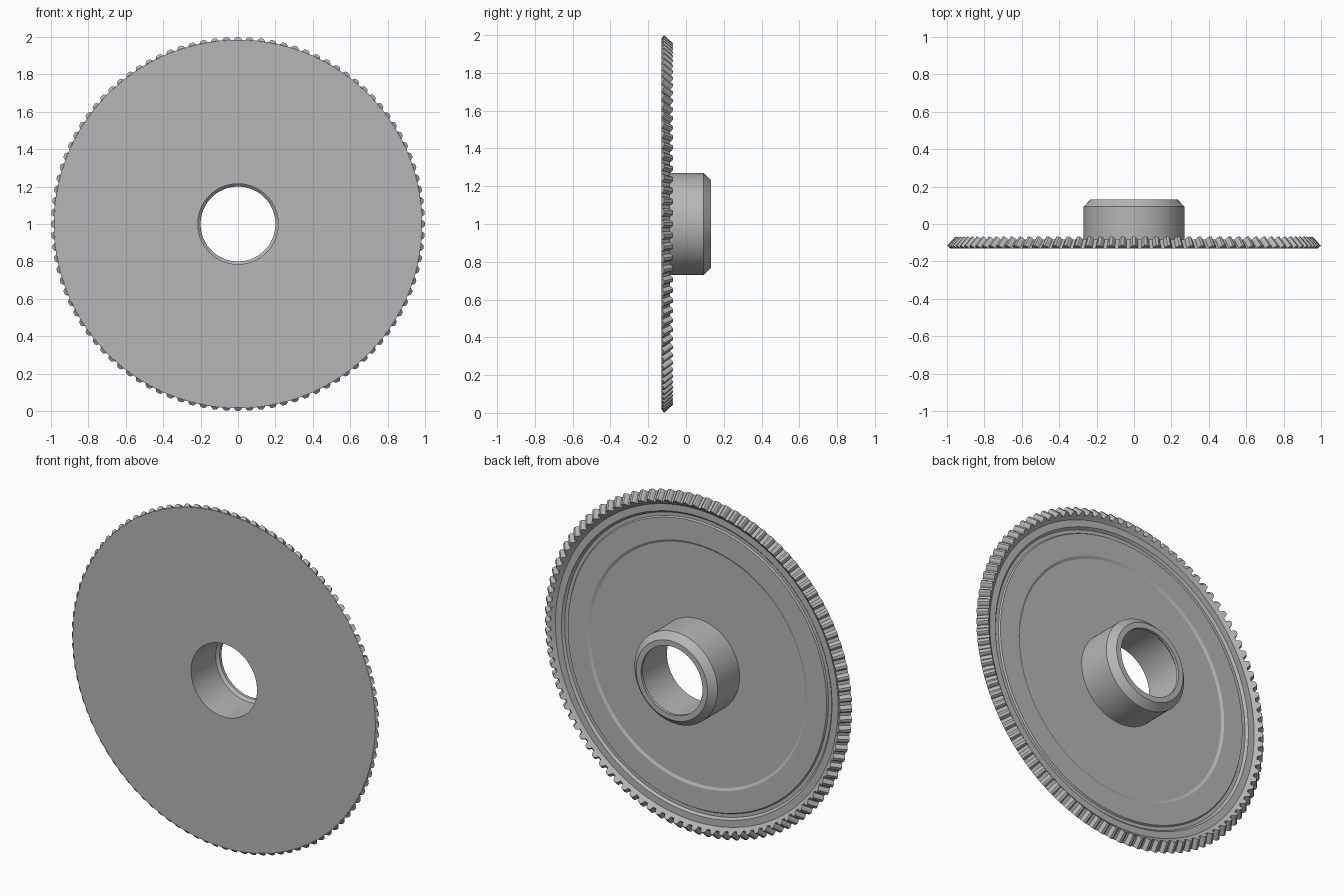
import bpy, bmesh, math

if "Cube" in bpy.data.objects:
    bpy.data.objects.remove(bpy.data.objects["Cube"])

TEETH = 100
SEGMENTS = 160

steel = bpy.data.materials.new("grey_steel")
steel.diffuse_color = (0.47, 0.47, 0.47, 1)
steel.use_nodes = True
steel.node_tree.nodes["Principled BSDF"].inputs["Base Color"].default_value = steel.diffuse_color


def point(r, a, y):
    # gear axis runs along y, through z = 1
    return (r * math.sin(a), y, 1 + r * math.cos(a))


def finish(name, bm, angle):
    bmesh.ops.recalc_face_normals(bm, faces=bm.faces)
    mesh = bpy.data.meshes.new(name)
    bm.to_mesh(mesh)
    bm.free()
    mesh.materials.append(steel)
    obj = bpy.data.objects.new(name, mesh)
    bpy.context.collection.objects.link(obj)
    bpy.ops.object.select_all(action='DESELECT')
    obj.select_set(True)
    bpy.context.view_layer.objects.active = obj
    bpy.ops.object.shade_smooth_by_angle(angle=math.radians(angle))
    return obj


# Disc and hub: one closed (radius, y) profile turned around the axis
profile = [
    (0.215, -0.13), (0.985, -0.13),                  # flat front
    (0.939, -0.084), (0.92, -0.10),                  # bevelled rim
    (0.88, -0.10), (0.868, -0.113), (0.848, -0.113), # groove
    (0.842, -0.104), (0.715, -0.104),                # raised ring
    (0.70, -0.112), (0.27, -0.112),                  # web
    (0.27, 0.093), (0.232, 0.132), (0.20, 0.132),    # hub with chamfer
    (0.20, 0.115), (0.215, 0.10),                    # lip inside the bore
]
bm = bmesh.new()
rings = []
for i in range(SEGMENTS):
    a = 2 * math.pi * i / SEGMENTS
    rings.append([bm.verts.new(point(r, a, y)) for r, y in profile])
n = len(profile)
for i in range(SEGMENTS):
    p, q = rings[i], rings[(i + 1) % SEGMENTS]
    for j in range(n):
        k = (j + 1) % n
        bm.faces.new((p[j], p[k], q[k], q[j]))
finish("gear_body", bm, 25)

# Bevel teeth: rounded section (pitch fraction, height), tapering inward
section = [(-0.37, -0.1), (-0.30, 0.4), (-0.22, 0.8), (-0.12, 1.0),
           (0.12, 1.0), (0.22, 0.8), (0.30, 0.4), (0.37, -0.1)]
ends = [((0.984, -0.129), (1.0, -0.116)),   # outer end: root, tip
        ((0.936, -0.086), (0.956, -0.068))] # inner end: root, tip
pitch = 2 * math.pi / TEETH
bm = bmesh.new()
for t in range(TEETH):
    loops = []
    for (r0, y0), (r1, y1) in ends:
        loops.append([bm.verts.new(point(r0 + (r1 - r0) * h, (t + w) * pitch,
                                         y0 + (y1 - y0) * h))
                      for w, h in section])
    # sloping inner end that runs down to the rim
    loops.append([bm.verts.new(point(0.92 + 0.012 * h, (t + w) * pitch,
                                     -0.101 + 0.012 * h)) for w, h in section])
    m = len(section)
    for p, q in zip(loops, loops[1:]):
        for j in range(m):
            k = (j + 1) % m
            bm.faces.new((p[j], p[k], q[k], q[j]))
    bm.faces.new(loops[0])
    bm.faces.new(loops[-1])
finish("gear_teeth", bm, 35)
